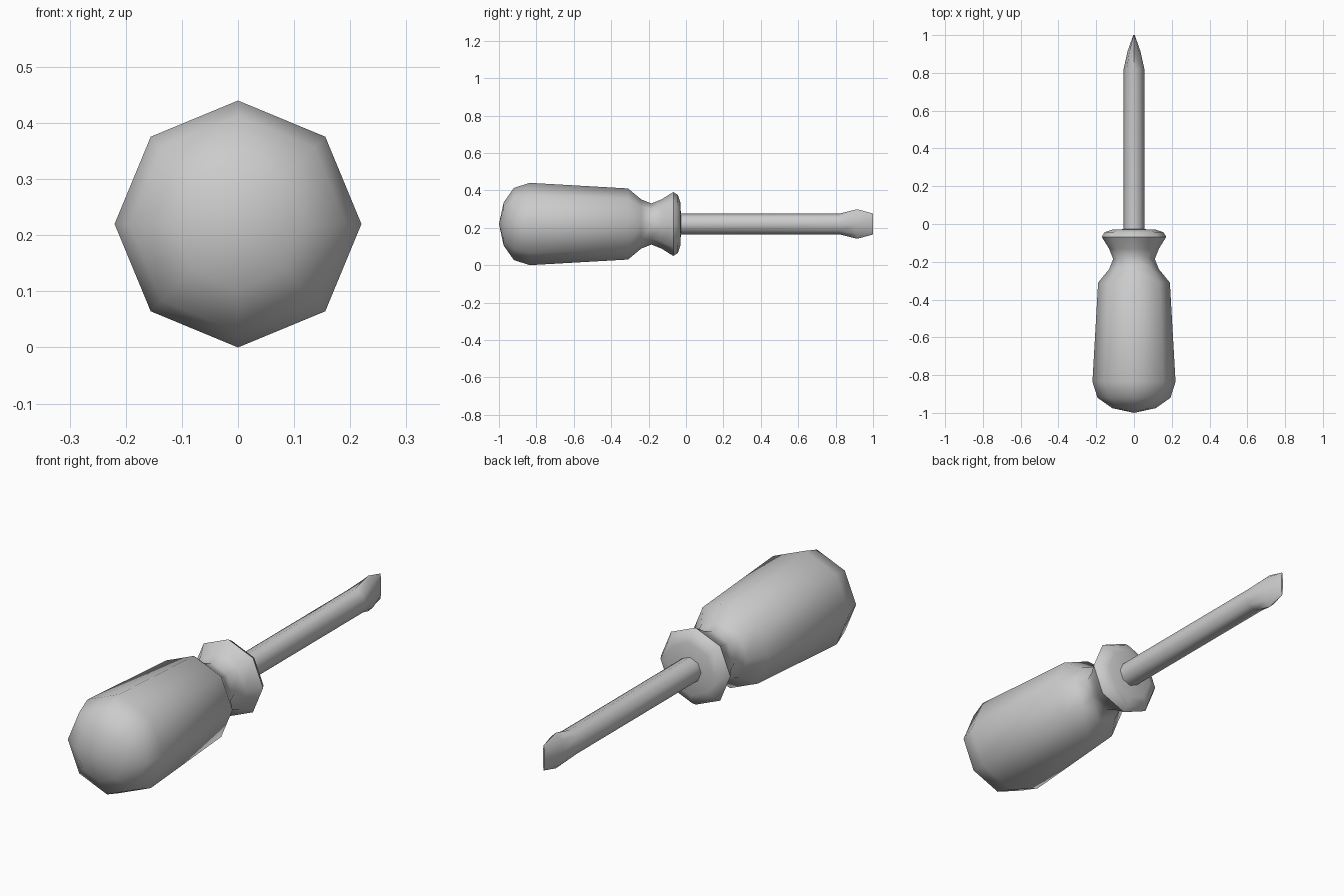
import bpy, bmesh, math

if "Cube" in bpy.data.objects:
    bpy.data.objects.remove(bpy.data.objects["Cube"])

SIDES = 8
AXIS_Z = 0.22


def loft(name, sections):
    """Skin eight-sided rings (y, half width x, half height z) along y."""
    bm = bmesh.new()
    rings = []
    for y, rx, rz in sections:
        if rx == 0 and rz == 0:
            rings.append([bm.verts.new((0, y, AXIS_Z))])
            continue
        rings.append([bm.verts.new((rx * math.cos(a), y, AXIS_Z + rz * math.sin(a)))
                      for a in (2 * math.pi * i / SIDES for i in range(SIDES))])
    for r0, r1 in zip(rings, rings[1:]):
        for i in range(SIDES):
            j = (i + 1) % SIDES
            if len(r0) == 1:
                bm.faces.new((r0[0], r1[j], r1[i]))
            elif len(r1) == 1:
                bm.faces.new((r0[i], r0[j], r1[0]))
            else:
                bm.faces.new((r0[i], r0[j], r1[j], r1[i]))
    for ring in (rings[0], rings[-1]):
        if len(ring) > 1:
            bm.faces.new(ring)
    bmesh.ops.recalc_face_normals(bm, faces=bm.faces)
    mesh = bpy.data.meshes.new(name)
    bm.to_mesh(mesh)
    bm.free()
    obj = bpy.data.objects.new(name, mesh)
    bpy.context.collection.objects.link(obj)
    bpy.ops.object.select_all(action='DESELECT')
    obj.select_set(True)
    bpy.context.view_layer.objects.active = obj
    bpy.ops.object.shade_smooth_by_angle(angle=math.radians(60))
    return obj


# Handle: domed butt, tapered grip, waist and flared collar
handle_profile = [
    (-1.0, 0), (-0.975, 0.115), (-0.92, 0.193), (-0.835, 0.22),
    (-0.31, 0.19), (-0.24, 0.132), (-0.185, 0.11), (-0.13, 0.132),
    (-0.068, 0.171), (-0.043, 0.155), (-0.03, 0.115), (-0.025, 0),
]
loft("handle", [(y, r, r) for y, r in handle_profile])

# Shaft: round bar ending in a flared, flattened blade
loft("shaft_and_blade", [
    (-0.1, 0.055, 0.055), (0.82, 0.055, 0.055),
    (0.915, 0.034, 0.079), (1.0, 0.004, 0.056),
])
